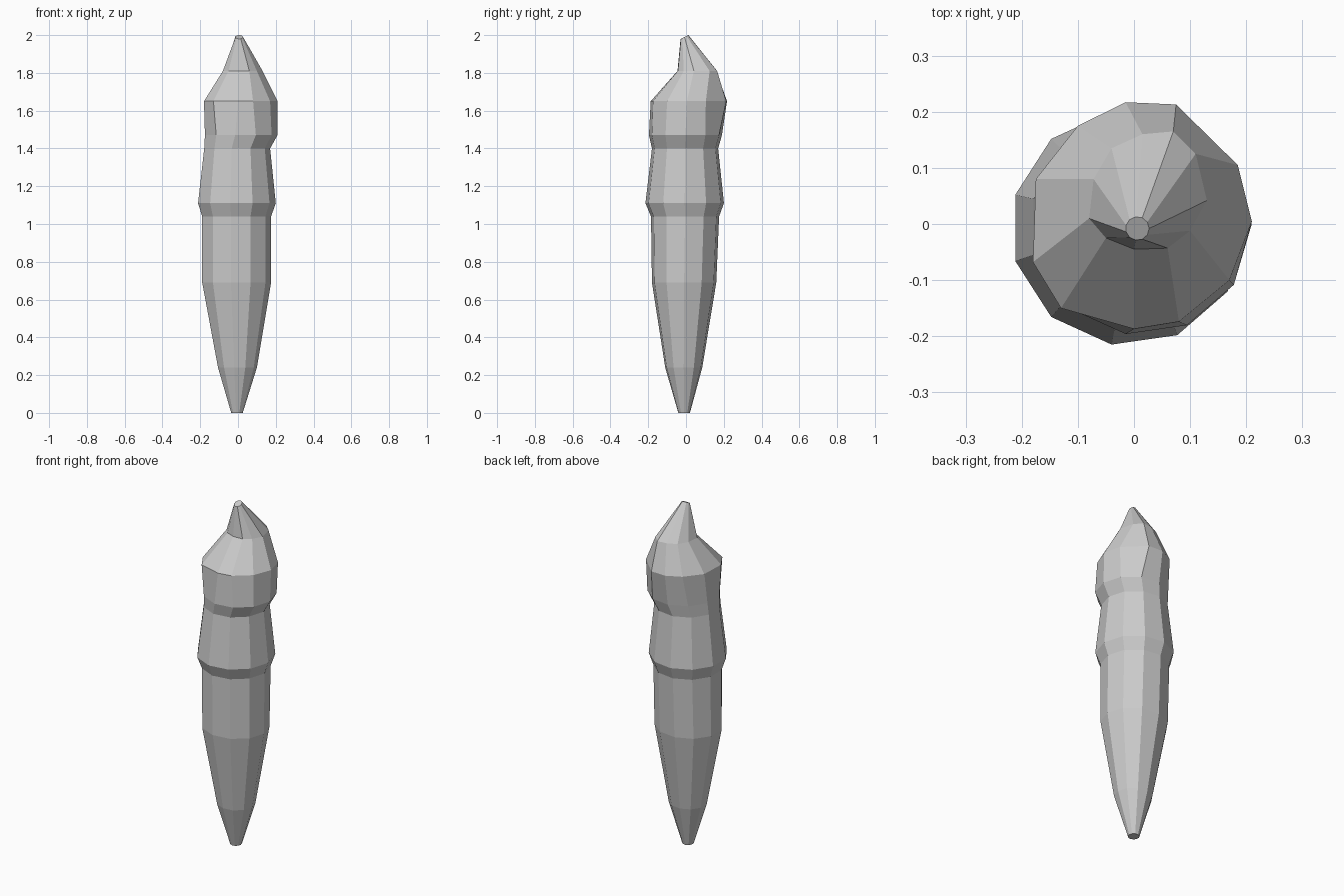
import bpy, bmesh, math

SIDES = 11

def oval(z, cx, cy, rx, ry, tilt=0):
    # one eleven-sided ring; tilt raises the back edge
    pts = []
    for k in range(SIDES):
        a = 2 * math.pi * k / SIDES
        pts.append((cx + rx * math.cos(a), cy + ry * math.sin(a), z + tilt * math.sin(a)))
    return pts

# tapered lower body and two banded collars
rings = [oval(*r) for r in [
    (0.00, -0.006, -0.010, 0.031, 0.031),
    (0.24, -0.005, -0.012, 0.105, 0.099),
    (0.69, -0.011, -0.010, 0.186, 0.172),
    (1.04, -0.011, -0.005, 0.186, 0.182),
    (1.11, -0.010, -0.007, 0.210, 0.210),
    (1.40, -0.008, -0.005, 0.178, 0.177),
    (1.47, 0.013, -0.003, 0.196, 0.195)]]

# irregular shoulder and off-centre neck, counter-clockwise from +x
shoulder = [(0.21, 0.005), (0.185, 0.105), (0.075, 0.213), (-0.015, 0.217),
            (-0.10, 0.175), (-0.175, 0.08), (-0.18, -0.068), (-0.13, -0.15),
            (0.0, -0.187), (0.08, -0.174), (0.17, -0.10)]
neck = [(0.13, 0.042), (0.11, 0.125), (0.07, 0.165), (0.015, 0.16),
        (-0.04, 0.135), (-0.072, 0.08), (-0.08, 0.01), (-0.05, -0.025),
        (0.0, -0.045), (0.06, -0.043), (0.10, -0.012)]
rings.append([(x, y, 1.65) for x, y in shoulder])
rings.append([(x, y, 1.81) for x, y in neck])

# small tilted tip
rings.append(oval(1.99, 0.006, -0.008, 0.021, 0.021, 0.01))

# loft the rings and cap both ends
bm = bmesh.new()
loops = [[bm.verts.new(p) for p in r] for r in rings]
for lo, hi in zip(loops, loops[1:]):
    for k in range(SIDES):
        n = (k + 1) % SIDES
        bm.faces.new((lo[k], lo[n], hi[n], hi[k]))
bm.faces.new(loops[0][::-1])
bm.faces.new(loops[-1])
bmesh.ops.recalc_face_normals(bm, faces=bm.faces)

mesh = bpy.data.meshes.new("tapered_banded_body")
bm.to_mesh(mesh)
bm.free()
body = bpy.data.objects.new("tapered_banded_body", mesh)
bpy.context.collection.objects.link(body)
